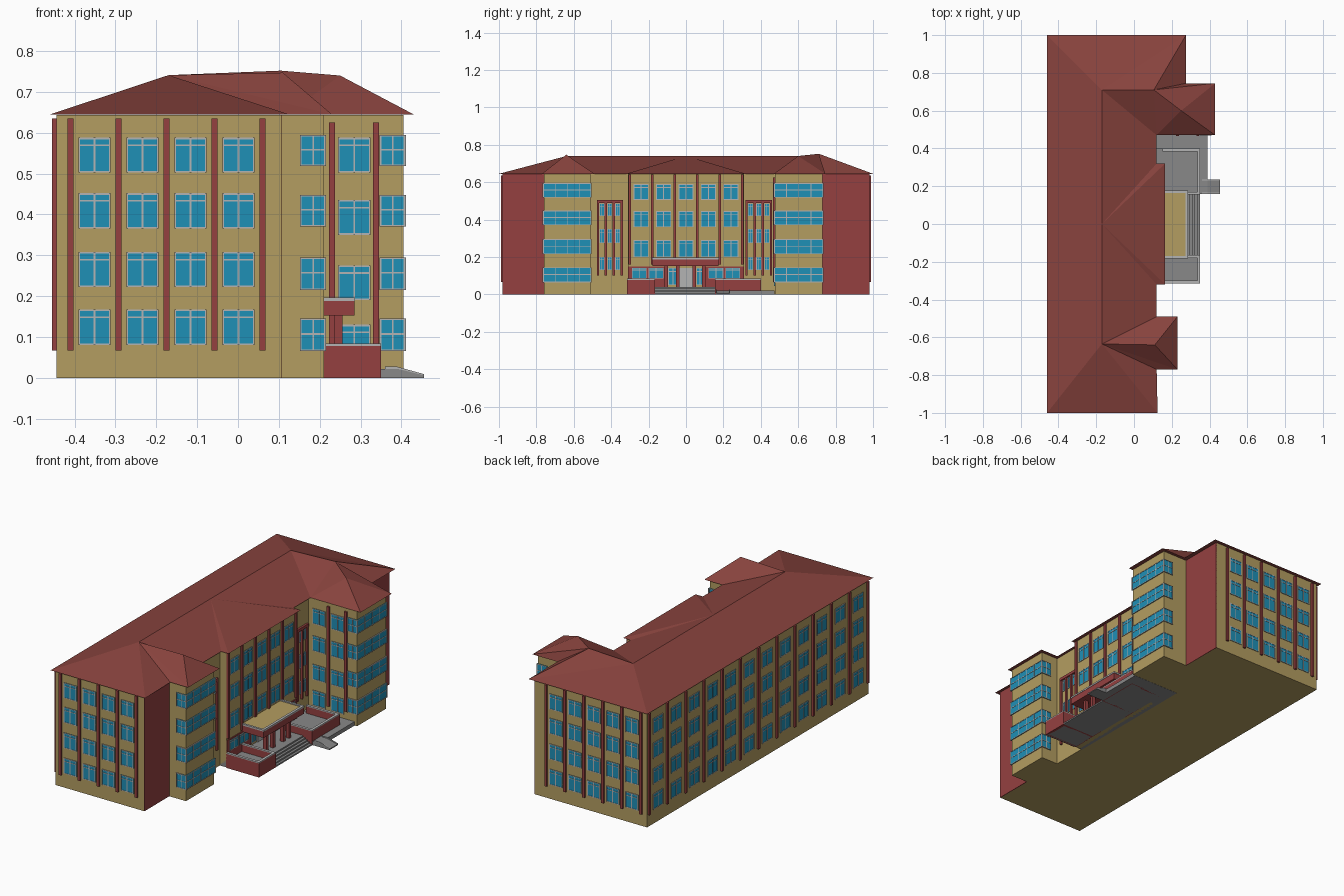
import bpy, bmesh

if "Cube" in bpy.data.objects:
    bpy.data.objects.remove(bpy.data.objects["Cube"])

def material(name, rgb):
    m = bpy.data.materials.new(name)
    m.diffuse_color = tuple(c ** 2.2 for c in rgb) + (1,)
    m.use_nodes = True
    m.node_tree.nodes["Principled BSDF"].inputs["Base Color"].default_value = m.diffuse_color
    return m

TAN = material("tan_plaster", (.70, .61, .38))
RED = material("red_trim", (.58, .26, .26))
ROOF = material("roof_red", (.53, .27, .25))
BLUE = material("blue_glass", (.14, .56, .71))
LIGHT = material("light_grey", (.70, .70, .70))
GREY = material("grey_paving", (.53, .53, .53))
parts = {}

def part(name, mat):
    if name not in parts:
        parts[name] = (bmesh.new(), mat)
    return parts[name][0]

def prism(name, mat, pts, vec):
    """Extrude a planar polygon along a vector."""
    bm = part(name, mat)
    n = len(pts)
    a = [bm.verts.new(p) for p in pts]
    b = [bm.verts.new([p[i] + vec[i] for i in range(3)]) for p in pts]
    bm.faces.new(a[::-1])
    bm.faces.new(b)
    for i in range(n):
        j = (i + 1) % n
        bm.faces.new((a[i], a[j], b[j], b[i]))

def box(name, mat, x0, x1, y0, y1, z0, z1):
    prism(name, mat, [(x0, y0, z0), (x1, y0, z0), (x1, y1, z0), (x0, y1, z0)], (0, 0, z1 - z0))

def on_wall(name, mat, wall, u0, u1, z0, z1, d):
    """Box standing out by d from a wall given as (axis, position, outward sign)."""
    axis, pos, s = wall
    lo, hi = sorted((pos - s * .002, pos + s * d))
    if axis == 'x':
        box(name, mat, lo, hi, u0, u1, z0, z1)
    else:
        box(name, mat, u0, u1, lo, hi, z0, z1)

def window(wall, u0, u1, z0, z1, t=.004):
    on_wall("window_glass", BLUE, wall, u0, u1, z0, z1, .002)
    um, zt = (u0 + u1) / 2, z0 + (z1 - z0) * .76
    for u in (u0, um - t / 2, u1 - t):
        on_wall("window_frames", LIGHT, wall, u, u + t, z0, z1, .004)
    for z in (z0, zt, z1 - t):
        on_wall("window_frames", LIGHT, wall, u0, u1, z, z + t, .0035)

def pilaster(wall, u, z0=.067, z1=.635, w=.014):
    on_wall("pilasters", RED, wall, u - w / 2, u + w / 2, z0, z1, .01)

# main walls
outline = [(-.445, -.98), (.105, -.98), (.105, -.76), (.21, -.76), (.21, -.51), (.105, -.51),
           (.105, -.31), (.145, -.31), (.145, .31), (.105, .31), (.105, .475), (.405, .475),
           (.405, .73), (.25, .73), (.25, .98), (-.445, .98)]
prism("walls", TAN, [(x, y, 0) for x, y in outline], (0, 0, .644))

# red blank walls beside the bays
on_wall("red_end_walls", RED, ('x', .105, 1), -.98, -.76, 0, .644, .002)
on_wall("red_end_walls", RED, ('x', .25, 1), .73, .98, 0, .644, .002)

# end and back facades
ROWS = [(.08, .167), (.222, .308), (.365, .452), (.502, .588)]

def facade(wall, start, pitch, count, w):
    for i in range(count + 1):
        pilaster(wall, start + i * pitch)
    for i in range(count):
        c = start + (i + .5) * pitch
        for z0, z1 in ROWS:
            window(wall, c - w / 2, c + w / 2, z0, z1)

facade(('y', -.98, -1), -.41, .1175, 4, .079)
facade(('y', .98, 1), -.41, .1175, 5, .079)
facade(('x', -.445, -1), -.966, .161, 12, .088)

# central front facade
mid = ('x', .145, 1)
for i in range(6):
    pilaster(mid, -.3 + .12 * i, .16, .64)
for i in range(5):
    for z0, z1 in ((.2, .29), (.36, .445), (.505, .59)):
        window(mid, -.28 + .12 * i, -.2 + .12 * i, z0, z1)

# ground floor panels, windows and door
for s in (-1, 1):
    lo, hi = sorted((s * .31, s * .10))
    on_wall("ground_floor_panels", RED, mid, lo, hi, 0, .15, .004)
    for c in (.25, .16):
        window(('x', .149, 1), s * c - .04, s * c + .04, .085, .142)
window(mid, -.095, -.045, .05, .142)
window(mid, .055, .095, .05, .142)
on_wall("door", LIGHT, mid, -.04, .05, .04, .14, .006)

# stairwell glazing with red mullions
stair = ('x', .105, 1)
for y0, y1 in ((-.477, -.338), (.318, .46)):
    p = (y1 - y0 - .012) / 3
    for i in range(4):
        on_wall("stairwell_mullions", RED, stair, y0 + i * p, y0 + i * p + .012, .1, .5, .01)
    on_wall("stairwell_mullions", RED, stair, y0, y1, .488, .504, .012)
    for i in range(3):
        for z0, z1 in ((.13, .2), (.275, .35), (.42, .486)):
            window(stair, y0 + i * p + .014, y0 + (i + 1) * p - .002, z0, z1, .003)

# wrap-around corner windows on both bays
for x1, y0, y1 in ((.21, -.76, -.51), (.405, .475, .73)):
    for z0, z1 in ((.065, .145), (.215, .295), (.37, .448), (.518, .595)):
        x0 = x1 - .058
        box("bay_glass", BLUE, x0, x1 + .004, y0 - .004, y1 + .004, z0, z1)
        for z in (z0, z0 + (z1 - z0) * .5, z1 - .004):
            box("bay_window_frames", LIGHT, x0, x1 + .0055, y0 - .0055, y1 + .0055, z, z + .004)
        for i in range(5):
            y = y0 - .006 + (y1 - y0 + .008) * i / 4
            box("bay_window_frames", LIGHT, x1, x1 + .006, y, y + .004, z0, z1)
        for x in (x0, x0 + .03, x1 + .002):
            box("bay_window_frames", LIGHT, x, x + .004, y0 - .006, y0, z0, z1)
            box("bay_window_frames", LIGHT, x, x + .004, y1, y1 + .006, z0, z1)

# inner side of the deep bay
inner = ('y', .475, -1)
for u in (.23, .338):
    pilaster(inner, u, .067, .625)
for u in (.13, .245):
    for z0, z1 in ((.045, .13), (.19, .275), (.35, .435), (.502, .588)):
        window(inner, u, u + .08, z0, z1)

# hipped roof: eave outline plus ridge points
E = .645
pts = dict(zip("abcdefghijklmnop", [(x, y, E) for x, y in (
    (-.46, -1), (.125, -1), (.12, -.77), (.23, -.77), (.23, -.49), (.12, -.49), (.12, -.32), (.165, -.32),
    (.165, .32), (.12, .32), (.12, .47), (.43, .47), (.43, .745), (.275, .745), (.275, 1), (-.46, 1))]))
pts.update(q=(-.17, -.635, .741), r=(.11, -.64, .747), s=(-.17, 0, .741),
           t=(-.17, .71, .741), u=(.105, .71, .752), v=(.25, .6, .74))
bm = part("roof", ROOF)
rv = {k: bm.verts.new(p) for k, p in pts.items()}
for f in ("abq aqstp bcq cdq drq der efq eqr fgsq ghs his ijs jkts kut kvu klv lmv mnu muv "
          "nou opt otu abcdefghijklmnop").split():
    bm.faces.new([rv[k] for k in f])

# terrace deck and front steps
box("terrace_deck", GREY, .10, .28, -.31, .40, 0, .04)
for i in range(5):
    box("front_steps", GREY, .27, .295 + .0135 * i, -.165, .155, 0, .04 - .008 * i)

# terrace parapets with light caps
for y0, y1 in ((-.315, -.165), (.155, .40)):
    box("terrace_deck", GREY, .28, .345, y0 + .005, y1 - .005, 0, .04)
    for x0, x1, a, b in ((.335, .35, y0, y1), (.15, .335, y0, y0 + .015), (.15, .335, y1 - .015, y1)):
        box("parapets", RED, x0, x1, a, b, 0, .078)
        box("parapet_caps", LIGHT, x0, x1, a, b, .078, .084)

# side walkway and access ramp
box("walkway", GREY, .10, .39, .40, .474, 0, .022)
box("walkway", GREY, .35, .39, .16, .40, 0, .022)
prism("access_ramp", GREY, [(.39, .16, 0), (.455, .16, 0), (.455, .16, .006), (.39, .16, .022)], (0, .075, 0))
for y in (.16, .229):
    prism("ramp_kerbs", LIGHT, [(.36, y, .02), (.39, y, .02), (.455, y, .003),
                                (.455, y, .009), (.39, y, .027), (.36, y, .027)], (0, .006, 0))

# entrance canopy and columns
box("canopy", RED, .14, .285, -.18, .175, .152, .188)
box("canopy_top", TAN, .14, .277, -.17, .165, .186, .191)
box("canopy_rim", LIGHT, .273, .287, -.182, .177, .188, .197)
for y in (-.182, .165):
    box("canopy_rim", LIGHT, .14, .273, y, y + .012, .188, .197)
for y in (-.105, -.045, .045, .095):
    box("entrance_columns", RED, .236, .256, y - .009, y + .009, .04, .152)

# make the objects
for name, (bm, mat) in parts.items():
    bmesh.ops.recalc_face_normals(bm, faces=bm.faces)
    me = bpy.data.meshes.new(name)
    bm.to_mesh(me)
    bm.free()
    me.materials.append(mat)
    bpy.context.collection.objects.link(bpy.data.objects.new(name, me))
